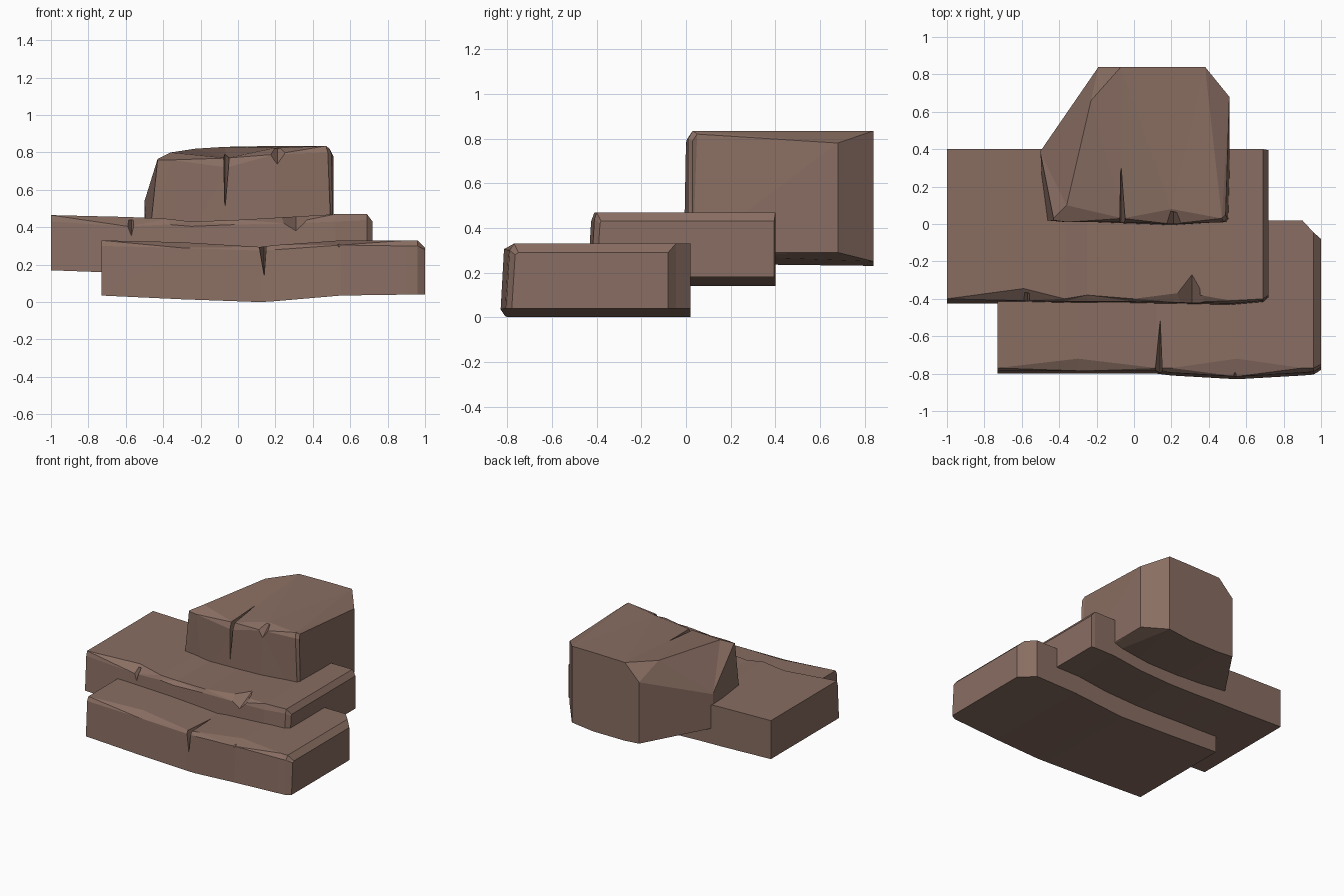
import bpy
import bmesh
from mathutils import Vector

cube = bpy.data.objects.get("Cube")
if cube:
    bpy.data.objects.remove(cube, do_unlink=True)

# One brown stone colour
stone = bpy.data.materials.new("brown_stone")
stone.use_nodes = True
stone_colour = (0.25, 0.155, 0.122, 1)
stone.diffuse_color = stone_colour
shader = stone.node_tree.nodes["Principled BSDF"]
shader.inputs["Base Color"].default_value = stone_colour
shader.inputs["Roughness"].default_value = 0.9


def make_object(name, bm):
    """Turn a bmesh into a flat-shaded stone object."""
    bmesh.ops.recalc_face_normals(bm, faces=bm.faces)
    mesh = bpy.data.meshes.new(name)
    bm.to_mesh(mesh)
    bm.free()
    mesh.materials.append(stone)
    obj = bpy.data.objects.new(name, mesh)
    bpy.context.collection.objects.link(obj)
    return obj


def loft(name, rings):
    """Skin a row of closed rings and cap both ends."""
    bm = bmesh.new()
    rows = [[bm.verts.new(point) for point in ring] for ring in rings]
    for row, following in zip(rows, rows[1:]):
        count = len(row)
        for i in range(count):
            j = (i + 1) % count
            bm.faces.new((row[i], row[j], following[j], following[i]))
    bm.faces.new(rows[0])
    bm.faces.new(rows[-1])
    bmesh.ops.triangulate(bm, faces=bm.faces)
    return make_object(name, bm)


def slab(name, stations):
    """Ledge with a broken front edge; one station per step along x:
    x, front y, bottom z, lower edge z, upper edge y, top z, back y."""
    rings = []
    for x, front, bottom, lower, upper, top, back in stations:
        rings.append([
            (x, front, bottom),
            (x, front + 0.015, lower),
            (x, upper, top),
            (x, back, top),
            (x, back, bottom),
        ])
    return loft(name, rings)


def notch(obj, x, front, top, half_width, back, down, lean=0):
    """Cut a tapering crack or chip into the front top edge."""
    margin = 0.02
    corners = [
        Vector((x - half_width, front - margin, top + margin)),
        Vector((x + half_width, front - margin, top + margin)),
        Vector((x + lean, front + back, top + margin)),
        Vector((x + lean, front - margin, top - down)),
    ]
    bm = bmesh.new()
    verts = [bm.verts.new(corner) for corner in corners]
    for skipped in verts:
        bm.faces.new([v for v in verts if v is not skipped])
    cutter = make_object("notch_cutter", bm)
    cutter.hide_render = True

    modifier = obj.modifiers.new("notch", "BOOLEAN")
    modifier.operation = "DIFFERENCE"
    modifier.solver = "EXACT"
    modifier.object = cutter
    bpy.context.view_layer.objects.active = obj
    bpy.ops.object.modifier_apply(modifier=modifier.name)
    bpy.data.objects.remove(cutter, do_unlink=True)


# Lowest ledge, at the front
front_ledge = slab("front_ledge", [
    (-0.73, -0.80, 0.035, 0.30, -0.77, 0.33, 0.02),
    (-0.30, -0.80, 0.015, 0.29, -0.72, 0.32, 0.02),
    (0.12, -0.80, 0.0, 0.275, -0.77, 0.295, 0.02),
    (0.20, -0.81, 0.005, 0.28, -0.77, 0.305, 0.02),
    (0.55, -0.83, 0.035, 0.305, -0.72, 0.33, 0.02),
    (0.90, -0.81, 0.04, 0.30, -0.77, 0.33, 0.02),
    (0.96, -0.805, 0.04, 0.30, -0.77, 0.33, -0.045),
    (1.0, -0.78, 0.04, 0.28, -0.75, 0.29, -0.08),
])
notch(front_ledge, 0.13, -0.80, 0.295, 0.024, 0.32, 0.17, 0.01)
notch(front_ledge, 0.54, -0.83, 0.32, 0.08, 0.08, 0.05)

# Middle ledge
middle_ledge = slab("middle_ledge", [
    (-1.0, -0.425, 0.17, 0.43, -0.40, 0.465, 0.40),
    (-0.59, -0.425, 0.155, 0.405, -0.345, 0.455, 0.40),
    (-0.37, -0.43, 0.15, 0.415, -0.40, 0.445, 0.40),
    (-0.25, -0.43, 0.145, 0.405, -0.38, 0.43, 0.40),
    (0.0, -0.43, 0.14, 0.415, -0.40, 0.44, 0.40),
    (0.27, -0.435, 0.15, 0.42, -0.365, 0.455, 0.40),
    (0.52, -0.44, 0.18, 0.43, -0.41, 0.47, 0.40),
    (0.69, -0.425, 0.18, 0.44, -0.40, 0.47, 0.40),
    (0.72, -0.40, 0.18, 0.42, -0.38, 0.43, 0.395),
])
notch(middle_ledge, -0.58, -0.425, 0.42, 0.04, 0.09, 0.10, 0.01)
notch(middle_ledge, 0.28, -0.435, 0.44, 0.13, 0.17, 0.075, 0.03)

# Top boulder; each ring runs front bottom, front edge, top front,
# top back, back shoulder, back bottom
top_boulder = loft("top_boulder", [
    [(-0.48, 0.02, 0.27), (-0.43, 0.02, 0.76), (-0.43, 0.03, 0.765),
     (-0.5, 0.38, 0.54), (-0.5, 0.39, 0.53), (-0.5, 0.39, 0.27)],
    [(-0.3, 0.01, 0.25), (-0.36, 0.01, 0.76), (-0.36, 0.1, 0.8),
     (-0.23, 0.66, 0.82), (-0.19, 0.84, 0.71), (-0.19, 0.84, 0.24)],
    [(-0.06, 0, 0.24), (-0.06, 0.01, 0.72), (-0.06, 0.03, 0.77),
     (-0.07, 0.84, 0.83), (-0.07, 0.84, 0.71), (-0.07, 0.84, 0.23)],
    [(0.2, -0.01, 0.24), (0.2, 0, 0.79), (0.2, 0.08, 0.825),
     (0.2, 0.84, 0.835), (0.2, 0.84, 0.7), (0.2, 0.84, 0.23)],
    [(0.5, 0.01, 0.28), (0.48, 0.01, 0.8), (0.47, 0.03, 0.835),
     (0.38, 0.84, 0.835), (0.38, 0.84, 0.7), (0.38, 0.84, 0.25)],
    [(0.51, 0.03, 0.29), (0.5, 0.03, 0.79), (0.49, 0.05, 0.82),
     (0.51, 0.68, 0.78), (0.51, 0.68, 0.7), (0.51, 0.68, 0.29)],
])
notch(top_boulder, -0.06, 0, 0.77, 0.018, 0.32, 0.30, -0.01)
notch(top_boulder, 0.21, -0.01, 0.80, 0.08, 0.10, 0.09)
